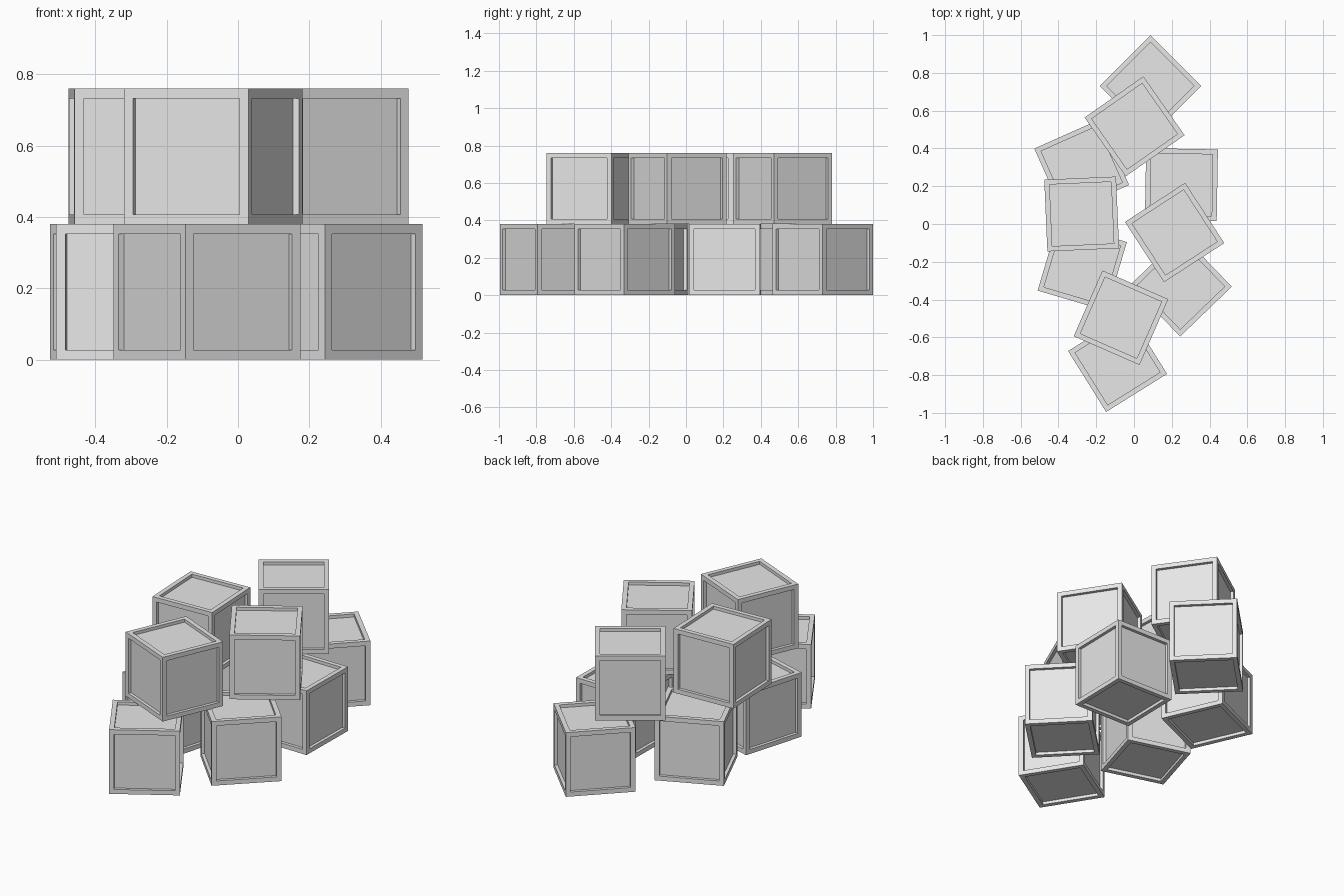
import bpy
import bmesh
from math import radians
from mathutils import Matrix

SIZE = 0.38      # crate edge length
BORDER = 0.038   # width of the raised frame
DEPTH = 0.018    # recess of each panel

if "Cube" in bpy.data.objects:
    bpy.data.objects.remove(bpy.data.objects["Cube"], do_unlink=True)

# single light grey material
grey = bpy.data.materials.new("light_grey")
grey.use_nodes = True
colour = (0.8, 0.8, 0.8, 1.0)
grey.diffuse_color = colour
grey.node_tree.nodes["Principled BSDF"].inputs["Base Color"].default_value = colour


def crate_mesh():
    """Cube with a framed, recessed panel on all six sides."""
    bm = bmesh.new()
    bmesh.ops.create_cube(bm, size=SIZE)
    panels = bm.faces[:]
    bmesh.ops.inset_individual(bm, faces=panels, thickness=BORDER)
    bm.normal_update()
    panels = bmesh.ops.extrude_discrete_faces(bm, faces=panels)["faces"]
    for panel in panels:
        panel.normal_update()
        bmesh.ops.translate(bm, verts=panel.verts[:], vec=panel.normal * -DEPTH)
    bmesh.ops.recalc_face_normals(bm, faces=bm.faces[:])
    mesh = bpy.data.meshes.new("crate")
    bm.to_mesh(mesh)
    bm.free()
    mesh.materials.append(grey)
    return mesh


# x, y and turn of each crate, by layer
layers = {
    "lower_crate": [
        (0.087, 0.731, 45),
        (-0.277, 0.303, 24),
        (0.251, 0.208, -1),
        (-0.274, -0.224, -16.5),
        (0.249, -0.327, 44),
        (-0.087, -0.733, 32),
    ],
    "upper_crate": [
        (0.003, 0.517, 35),
        (-0.277, 0.053, 2.5),
        (0.215, -0.045, 33),
        (-0.069, -0.496, -23.6),
    ],
}

mesh = crate_mesh()
for level, (name, places) in enumerate(layers.items()):
    for i, (x, y, turn) in enumerate(places, 1):
        crate = bpy.data.objects.new(f"{name}_{i}", mesh)
        bpy.context.collection.objects.link(crate)
        crate.matrix_world = (Matrix.Translation((x, y, SIZE * (level + 0.5)))
                              @ Matrix.Rotation(radians(turn), 4, "Z"))
